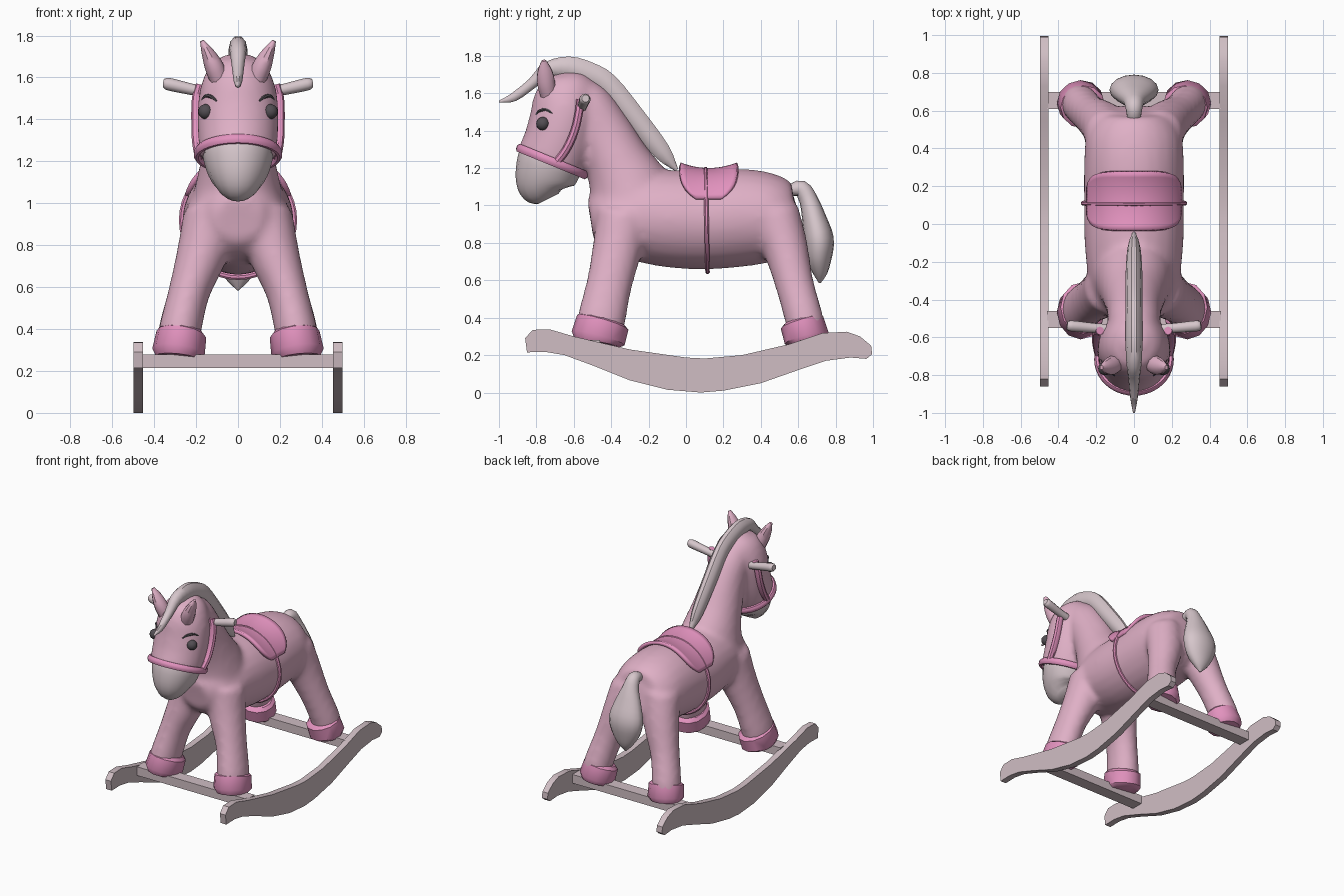
import bpy, bmesh
from math import sin, cos, pi, sqrt
from mathutils import Vector

old = bpy.data.objects.get("Cube")
if old:
    bpy.data.objects.remove(old, do_unlink=True)


def material(name, *rgb):
    m = bpy.data.materials.new(name)
    m.use_nodes = True
    m.diffuse_color = (*rgb, 1)
    m.node_tree.nodes["Principled BSDF"].inputs["Base Color"].default_value = (*rgb, 1)
    return m


PINK = material("soft pink", .74, .434, .565)
ROSE = material("rose", .76, .288, .515)
PALE = material("pale hair", .672, .565, .597)
WOOD = material("pale wood", .63, .515, .552)
DARK = material("dark grey", .085, .075, .085)


def finish(name, bm, mat, angle=.7):
    bmesh.ops.recalc_face_normals(bm, faces=bm.faces)
    me = bpy.data.meshes.new(name)
    bm.to_mesh(me)
    bm.free()
    me.materials.append(mat)
    ob = bpy.data.objects.new(name, me)
    bpy.context.collection.objects.link(ob)
    bpy.ops.object.select_all(action='DESELECT')
    ob.select_set(True)
    bpy.context.view_layer.objects.active = ob
    bpy.ops.object.shade_smooth_by_angle(angle=angle)
    return ob


def skin(bm, rows, loop_rows=False, loop_cols=True, caps=True):
    """Join rows of points with quads."""
    vs = [[bm.verts.new(p) for p in r] for r in rows]
    n, m = len(vs), len(vs[0])
    for i in range(n if loop_rows else n - 1):
        for j in range(m if loop_cols else m - 1):
            a, b = vs[i], vs[(i + 1) % n]
            bm.faces.new((a[j], a[(j + 1) % m], b[(j + 1) % m], b[j]))
    if caps:
        bm.faces.new(vs[0])
        bm.faces.new(vs[-1])


def spline(keys, steps):
    """Catmull-Rom through the keys."""
    k = [Vector(p) for p in keys]
    k = [k[0] * 2 - k[1]] + k + [k[-1] * 2 - k[-2]]
    out = []
    for i in range(1, len(k) - 2):
        a, b, c, d = k[i - 1:i + 3]
        for s in range(steps):
            t = s / steps
            out.append(b + (c - a) * (t / 2) + (a * 2 - b * 5 + c * 4 - d) * (t * t / 2)
                       + (b * 3 - a - c * 3 + d) * (t ** 3 / 2))
    return out + [k[-2]]


def loft(bm, keys, sx=1, sides=16, steps=3):
    """Tube through keys (x, y, z, side radius, other radius)."""
    pts = spline(keys, steps)
    mid = [Vector(p[:3]) for p in pts]
    span = (mid[-1] - mid[0]).normalized()
    ref = Vector((0, 0, 1)) if abs(span.x) > .9 else Vector((1, 0, 0))
    rows = []
    for i, p in enumerate(pts):
        t = (mid[min(i + 1, len(mid) - 1)] - mid[max(i - 1, 0)]).normalized()
        side = (ref - t * ref.dot(t)).normalized()
        other = t.cross(side)
        row = []
        for j in range(sides):
            a = 2 * pi * j / sides
            q = mid[i] + side * (cos(a) * max(p[3], .003)) + other * (sin(a) * max(p[4], .003))
            row.append((q.x * sx, q.y, q.z))
        rows.append(row)
    skin(bm, rows)


def tube(name, keys, mat, sx=1, **kw):
    bm = bmesh.new()
    loft(bm, keys, sx, **kw)
    return finish(name, bm, mat)


def hoop(name, centre, a_axis, b_axis, thick, wide, mat):
    """Closed band around an ellipse."""
    c, A, B = Vector(centre), Vector(a_axis), Vector(b_axis)
    N = A.cross(B).normalized()
    rows = []
    for i in range(40):
        d = A * cos(i * pi / 20) + B * sin(i * pi / 20)
        rows.append([c + d + d.normalized() * (thick * cos(k * pi / 4 + pi / 8))
                     + N * (wide * sin(k * pi / 4 + pi / 8)) for k in range(8)])
    bm = bmesh.new()
    skin(bm, rows, loop_rows=True, caps=False)
    finish(name, bm, mat)


def flat(keys):
    """Centre-line keys (y, z, height radius, width radius)."""
    return [(0, y, z, w, h) for y, z, h, w in keys]


SIDES = (("left", 1), ("right", -1))

# Body: torso, neck, head and legs blended into one skin
torso = flat([(.605, .94, .1, .1), (.575, .935, .18, .18), (.47, .935, .235, .25), (.3, .935, .262, .265),
              (.1, .92, .262, .265), (-.1, .93, .26, .262), (-.3, .94, .23, .24),
              (-.44, .93, .18, .19), (-.51, .92, .11, .11)])
neck = flat([(-.26, .92, .25, .24), (-.30, 1.08, .225, .205), (-.37, 1.24, .175, .17),
             (-.45, 1.40, .155, .145), (-.53, 1.54, .135, .135), (-.60, 1.63, .09, .1)])
head = flat([(-.605, 1.71, .06, .06), (-.61, 1.66, .135, .13), (-.635, 1.56, .178, .178),
             (-.655, 1.45, .183, .193), (-.685, 1.33, .187, .192), (-.73, 1.22, .188, .182)])
front_leg = [(.13, -.33, .95, .13, .15), (.165, -.365, .78, .125, .135), (.232, -.41, .58, .1, .123),
             (.275, -.45, .4, .102, .13), (.285, -.465, .32, .1, .125)]
back_leg = [(.13, .47, .95, .13, .14), (.165, .53, .78, .125, .122), (.232, .58, .58, .1, .104),
            (.28, .63, .4, .1, .104), (.29, .645, .32, .1, .1)]
bm = bmesh.new()
for part in (torso, neck, head):
    loft(bm, part, sides=24)
for _, sx in SIDES:
    for leg in (front_leg, back_leg):
        loft(bm, leg, sx)
body = finish("body", bm, PINK)
remesh = body.modifiers.new("blend", 'REMESH')
remesh.mode = 'VOXEL'
remesh.voxel_size = .02
remesh.use_smooth_shade = True
smooth = body.modifiers.new("soften", 'SMOOTH')
smooth.factor = .5
smooth.iterations = 8

# Muzzle, mane and tail
tube("muzzle", flat([(-.70, 1.29, .16, .155), (-.725, 1.235, .175, .168), (-.745, 1.17, .168, .155),
                     (-.755, 1.11, .152, .13), (-.75, 1.065, .12, .095), (-.737, 1.035, .06, .05)]), PALE)
tube("mane", flat([(-.05, 1.19, .01, .01), (-.13, 1.29, .05, .035), (-.28, 1.48, .06, .045),
                   (-.42, 1.645, .065, .045), (-.52, 1.70, .07, .045), (-.63, 1.735, .065, .045),
                   (-.74, 1.725, .045, .04), (-.82, 1.655, .03, .03), (-.92, 1.58, .025, .02),
                   (-1, 1.555, .005, .005)]), PALE, sides=10)
tube("tail", flat([(.555, 1.08, .03, .035), (.615, 1.09, .045, .045), (.655, 1.03, .05, .06),
                   (.685, .93, .065, .1), (.71, .82, .08, .13), (.712, .72, .068, .11),
                   (.717, .64, .04, .06), (.715, .585, .005, .005)]), PALE)

# Paired head details and hooves
for label, sx in SIDES:
    tube(label + "_ear", [(.09, -.735, 1.59, .045, .045), (.115, -.748, 1.655, .045, .05),
                          (.145, -.755, 1.72, .03, .04), (.172, -.76, 1.775, .01, .012)], PINK, sx, sides=10)
    tube(label + "_handle", [(.15, -.555, 1.53, .027, .027), (.22, -.55, 1.543, .027, .027),
                             (.33, -.54, 1.568, .03, .03), (.355, -.537, 1.572, .02, .02)], PALE, sx, sides=10)
    tube(label + "_cheek_strap", [(.185, -.70, 1.22, .022, .022), (.195, -.64, 1.3, .025, .022),
                                  (.198, -.595, 1.4, .025, .022), (.195, -.572, 1.5, .025, .022),
                                  (.18, -.565, 1.565, .022, .022)], ROSE, sx, sides=8)
    tube(label + "_eyebrow", [(.1, -.8, 1.487, .007, .007), (.125, -.78, 1.507, .009, .009),
                              (.153, -.748, 1.512, .009, .009), (.17, -.713, 1.492, .007, .007)],
         DARK, sx, sides=6)
    bm = bmesh.new()
    bmesh.ops.create_uvsphere(bm, u_segments=16, v_segments=10, radius=.036)
    bmesh.ops.translate(bm, verts=bm.verts, vec=(sx * .154, -.765, 1.437))
    finish(label + "_eye", bm, DARK)
    for end, y, d, r in (("front", -.455, -1, .143), ("back", .63, 1, .118)):
        tube(f"{label}_{end}_hoof", [(.268, y - d * .015, .392, .1, r - .025), (.27, y - d * .01, .375, .12, r),
                                     (.284, y + d * .015, .29, .126, r + .003),
                                     (.287, y + d * .02, .262, .105, r - .022)], ROSE, sx, sides=12, steps=1)

# Bridle noseband and girth strap
hoop("noseband", (0, -.715, 1.235), (.195, 0, 0), (0, .176, -.072), .017, .024, ROSE)
hoop("girth_strap", (0, .11, .92), (.268, 0, 0), (0, -.005, .272), .015, .013, ROSE)

# Saddle draped over the back, flared at front and rear
rows = []
for i in range(25):
    v = i / 12 - 1
    half = .155 * (1 - .55 * abs(v) ** 5)
    row = []
    for j in range(13):
        u = j / 6 - 1
        r = .268 + .03 * u * u * (1 - v * v)
        a = v * 1.13
        row.append((r * sin(a), .122 + half * u, .92 + r * cos(a)))
    rows.append(row)
bm = bmesh.new()
skin(bm, rows, loop_cols=False, caps=False)
saddle = finish("saddle", bm, ROSE)
solid = saddle.modifiers.new("thickness", 'SOLIDIFY')
solid.thickness = .025
solid.offset = 0

# Rockers cut from a plank, joined by two crossbars
outline = [(-.86, .29), (-.82, .335), (-.73, .338), (-.6, .3), (-.3, .23), (0, .187), (.1, .182), (.3, .2),
           (.55, .258), (.73, .318), (.86, .325), (.93, .3), (.99, .25), (.995, .205), (.965, .18),
           (.88, .187), (.75, .17), (.6, .12), (.4, .05), (.2, .01), (.08, 0), (-.1, .015), (-.3, .065),
           (-.5, .145), (-.65, .2), (-.75, .217), (-.85, .215)]
for label, sx in SIDES:
    bm = bmesh.new()
    skin(bm, [[(sx * x, y, z) for y, z in outline] for x in (.452, .498)])
    finish(label + "_rocker", bm, WOOD, .5)
for label, y in (("front", -.505), ("back", .655)):
    bm = bmesh.new()
    bmesh.ops.create_cube(bm, size=1)
    for v in bm.verts:
        v.co = (v.co.x * .92, y + v.co.y * .09, .247 + v.co.z * .065)
    finish(label + "_crossbar", bm, WOOD)
